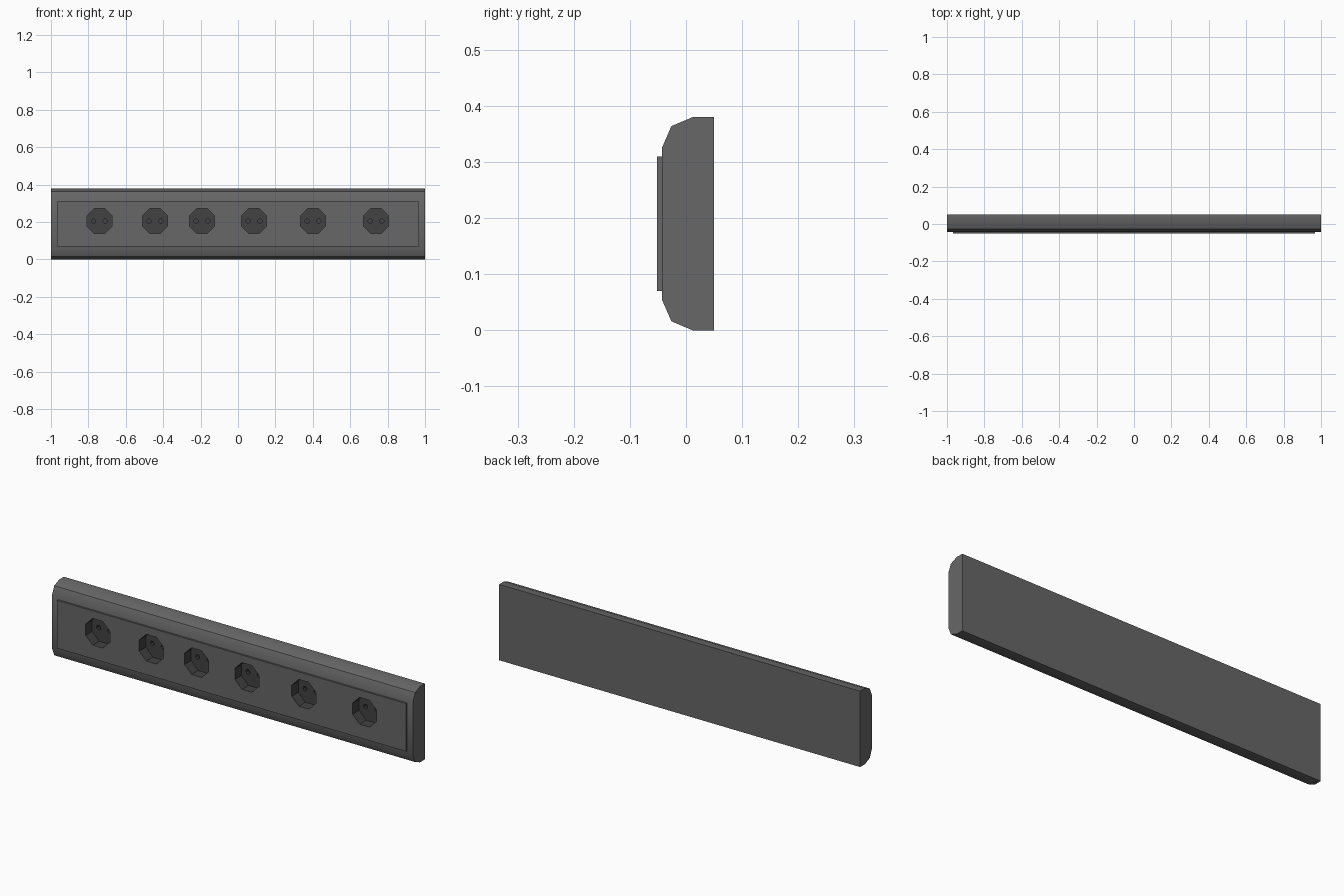
import bpy, bmesh, math
from mathutils import Matrix

if "Cube" in bpy.data.objects:
    bpy.data.objects.remove(bpy.data.objects["Cube"])

SOCKETS = [-0.741, -0.444, -0.193, 0.086, 0.401, 0.738]
SOCKET_Z = 0.205
R = 0.067 / math.cos(math.pi / 8)   # octagon circumradius
FLOOR_Y = 0.0                       # depth of the socket floor


def material(name, v):
    m = bpy.data.materials.new(name)
    m.diffuse_color = (v, v, v, 1)
    m.use_nodes = True
    m.node_tree.nodes["Principled BSDF"].inputs["Base Color"].default_value = m.diffuse_color
    return m


GREY = material("dark grey plastic", 0.135)
DARK = material("socket charcoal", 0.055)


def make_object(name, bm):
    bmesh.ops.recalc_face_normals(bm, faces=bm.faces)
    me = bpy.data.meshes.new(name)
    bm.to_mesh(me)
    bm.free()
    me.materials.append(GREY)
    me.materials.append(DARK)
    ob = bpy.data.objects.new(name, me)
    bpy.context.collection.objects.link(ob)
    return ob


def extrude_profile(name, profile, half):
    """Extrude a (y, z) outline along x."""
    bm = bmesh.new()
    face = bm.faces.new([bm.verts.new((-half, y, z)) for y, z in profile])
    ext = bmesh.ops.extrude_face_region(bm, geom=[face])["geom"]
    verts = [g for g in ext if isinstance(g, bmesh.types.BMVert)]
    bmesh.ops.translate(bm, verts=verts, vec=(2 * half, 0, 0))
    return make_object(name, bm)


def octagon_cutter(name, centres, radius, y0, y1):
    """Octagonal prisms lying along y, flat side up."""
    bm = bmesh.new()
    for x in centres:
        mat = (Matrix.Translation((x, (y0 + y1) / 2, SOCKET_Z))
               @ Matrix.Rotation(math.pi / 2, 4, 'X')
               @ Matrix.Rotation(math.pi / 8, 4, 'Z'))
        bmesh.ops.create_cone(bm, cap_ends=True, segments=8, radius1=radius,
                              radius2=radius, depth=y1 - y0, matrix=mat)
    return make_object(name, bm)


def cut(ob, cutter):
    mod = ob.modifiers.new("cut", 'BOOLEAN')
    mod.operation = 'DIFFERENCE'
    mod.solver = 'EXACT'
    mod.object = cutter
    bpy.context.view_layer.objects.active = ob
    bpy.ops.object.modifier_apply(modifier=mod.name)


# Housing with chamfered front edges, and the raised front panel
housing = extrude_profile("housing", [
    (0.05, 0), (0.05, 0.38), (0.012, 0.38), (-0.026, 0.364),
    (-0.043, 0.325), (-0.043, 0.055), (-0.026, 0.016), (0.012, 0)], 1.0)
panel = extrude_profile("front_panel", [
    (-0.052, 0.07), (-0.043, 0.07), (-0.043, 0.31), (-0.052, 0.31)], 0.967)

# Socket recesses through both parts, then pin holes in the socket floors
wells = octagon_cutter("socket_cutter", SOCKETS, R, -0.08, FLOOR_Y)
pins = octagon_cutter("pin_cutter", [x + s * 0.031 for x in SOCKETS for s in (-1, 1)],
                      0.012, FLOOR_Y - 0.02, FLOOR_Y + 0.02)
cut(housing, wells)
cut(panel, wells)
cut(housing, pins)
for c in (wells, pins):
    bpy.data.objects.remove(c)

# Faces lying wholly inside a socket are charcoal, the rest grey
for ob in (housing, panel):
    me = ob.data
    for p in me.polygons:
        pts = [me.vertices[i].co for i in p.vertices]
        inside = any(all(math.hypot(v.x - x, v.z - SOCKET_Z) < R + 0.002 for v in pts)
                     for x in SOCKETS)
        p.material_index = 1 if inside else 0
    me.shade_smooth()
    me.set_sharp_from_angle(angle=math.radians(30))
